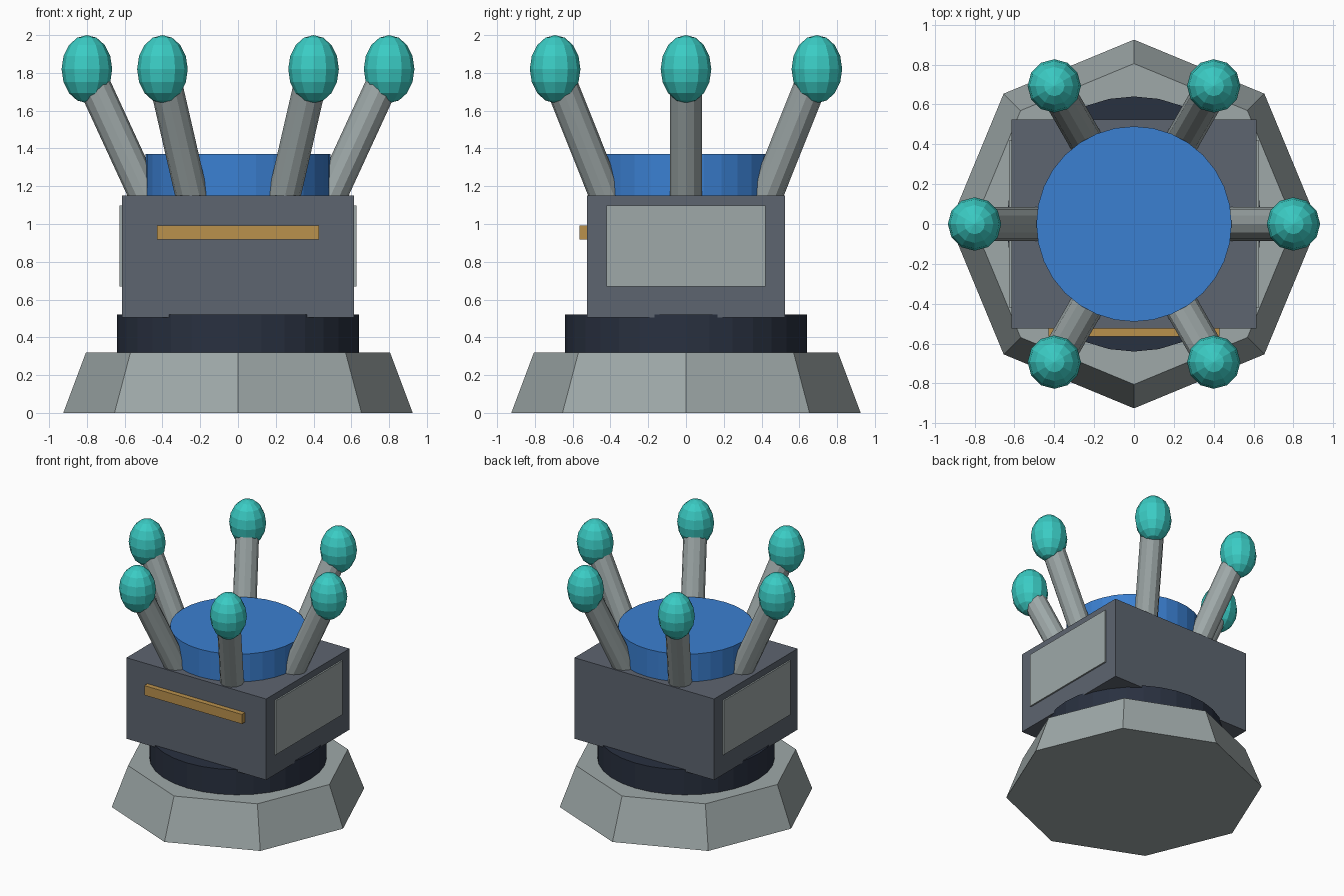
import bpy, bmesh, math
from mathutils import Matrix, Vector

if "Cube" in bpy.data.objects:
    bpy.data.objects.remove(bpy.data.objects["Cube"], do_unlink=True)


def material(name, srgb):
    linear = [((c + 0.055) / 1.055) ** 2.4 for c in srgb] + [1.0]
    mat = bpy.data.materials.new(name)
    mat.use_nodes = True
    mat.diffuse_color = linear
    mat.node_tree.nodes["Principled BSDF"].inputs["Base Color"].default_value = linear
    return mat


STEEL = material("light steel", (0.62, 0.66, 0.66))
SLATE = material("slate grey", (0.365, 0.395, 0.44))
NAVY = material("dark navy", (0.16, 0.19, 0.25))
BLUE = material("bright blue", (0.23, 0.50, 0.82))
TEAL = material("teal", (0.23, 0.80, 0.77))
BRASS = material("brass", (0.73, 0.57, 0.30))


def finish(name, bm, mat):
    mesh = bpy.data.meshes.new(name)
    bm.to_mesh(mesh)
    bm.free()
    mesh.materials.append(mat)
    obj = bpy.data.objects.new(name, mesh)
    bpy.context.collection.objects.link(obj)
    return obj


def box(name, size, centre, mat):
    bm = bmesh.new()
    bmesh.ops.create_cube(bm, size=1, matrix=Matrix.Translation(centre) @ Matrix.Diagonal((*size, 1)))
    return finish(name, bm, mat)


def tube(name, start, end, r1, r2, sides, mat):
    start, end = Vector(start), Vector(end)
    axis = end - start
    turn = axis.to_track_quat("Z", "Y").to_matrix().to_4x4()
    bm = bmesh.new()
    bmesh.ops.create_cone(bm, cap_ends=True, segments=sides, radius1=r1, radius2=r2,
                          depth=axis.length, matrix=Matrix.Translation((start + end) / 2) @ turn)
    return finish(name, bm, mat)


def ball(name, centre, radius, height, mat):
    bm = bmesh.new()
    bmesh.ops.create_uvsphere(bm, u_segments=12, v_segments=8, radius=1,
                              matrix=Matrix.Translation(centre) @ Matrix.Diagonal((radius, radius, height, 1)))
    return finish(name, bm, mat)


# Octagonal foot, turntable collar and main housing
tube("base", (0, 0, 0), (0, 0, 0.32), 0.925, 0.805, 8, STEEL)
tube("collar", (0, 0, 0.32), (0, 0, 0.52), 0.64, 0.64, 32, NAVY)
box("housing", (1.23, 1.05, 0.645), (0, 0, 0.8275), SLATE)
tube("top_drum", (0, 0, 1.1), (0, 0, 1.37), 0.49, 0.49, 32, BLUE)

# Side panels and front bar
for side, label in ((1, "left"), (-1, "right")):
    box(label + "_side_panel", (0.04, 0.84, 0.43), (side * 0.607, 0, 0.883), STEEL)
box("front_bar", (0.86, 0.06, 0.076), (0, -0.535, 0.955), BRASS)

# Ring of splayed arms with egg-shaped tips
for i in range(6):
    a = math.radians(60 * i)
    out = Vector((math.cos(a), math.sin(a), 0))
    up = Vector((0, 0, 1))
    tube(f"arm_{i + 1}", out * 0.445 + up * 1.05, out * 0.765 + up * 1.745, 0.086, 0.086, 12, STEEL)
    ball(f"arm_tip_{i + 1}", out * 0.80 + up * 1.82, 0.134, 0.18, TEAL)
